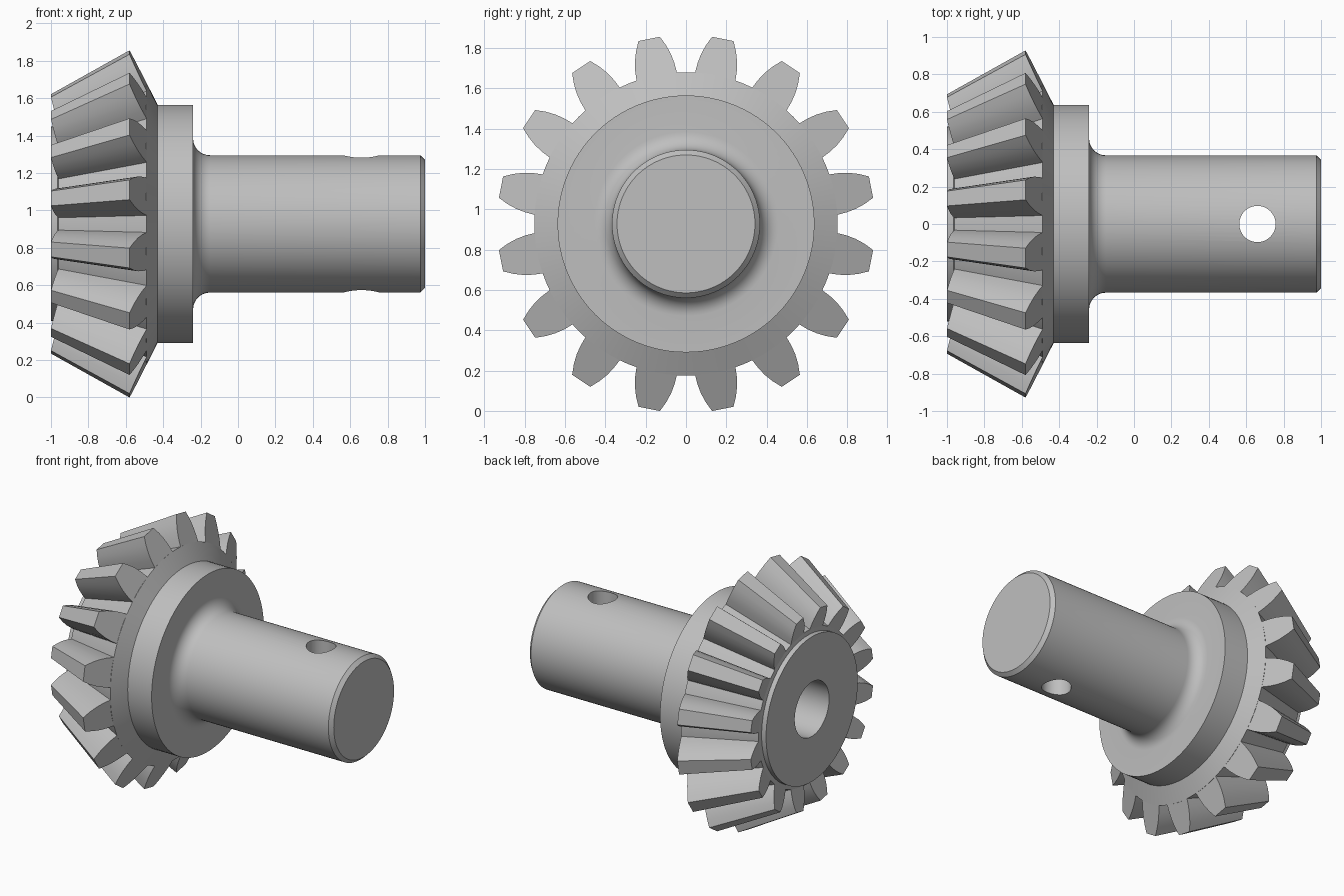
import bpy, bmesh
from math import sin, cos, pi, radians
from mathutils import Matrix, Vector

AXIS_Z = 0.928      # height of the shaft axis, which runs along x
TEETH = 16

if "Cube" in bpy.data.objects:
    bpy.data.objects.remove(bpy.data.objects["Cube"], do_unlink=True)

steel = bpy.data.materials.new("grey_steel")
steel.use_nodes = True
GREY = (0.52, 0.52, 0.52, 1)
steel.diffuse_color = GREY
steel.node_tree.nodes["Principled BSDF"].inputs["Base Color"].default_value = GREY


def make_object(name, bm):
    bmesh.ops.remove_doubles(bm, verts=bm.verts, dist=1e-5)
    bmesh.ops.recalc_face_normals(bm, faces=bm.faces)
    mesh = bpy.data.meshes.new(name)
    bm.to_mesh(mesh)
    bm.free()
    mesh.materials.append(steel)
    obj = bpy.data.objects.new(name, mesh)
    obj.location.z = AXIS_Z
    bpy.context.collection.objects.link(obj)
    return obj


def activate(obj):
    bpy.ops.object.select_all(action="DESELECT")
    obj.select_set(True)
    bpy.context.view_layer.objects.active = obj


def smooth(obj):
    activate(obj)
    bpy.ops.object.shade_smooth_by_angle(angle=radians(28))


# Turned body: blind bore, front disc, root cone, back cone, hub, fillet, shaft
hub_x, shaft_r, fillet = -0.24, 0.367, 0.09
profile = [(-0.45, 0), (-0.45, 0.195), (-1, 0.195), (-1, 0.52), (-0.965, 0.52),
           (-0.96, 0.55), (-0.488, 0.752), (-0.43, 0.637), (hub_x, 0.637)]
for i in range(9):
    a = i / 8 * pi / 2
    profile.append((hub_x + fillet * (1 - cos(a)), shaft_r + fillet * (1 - sin(a))))
profile += [(0.975, shaft_r), (1, shaft_r - 0.025), (1, 0)]

bm = bmesh.new()
verts = [bm.verts.new((x, 0, r)) for x, r in profile]
edges = [bm.edges.new(pair) for pair in zip(verts, verts[1:])]
bmesh.ops.spin(bm, geom=verts + edges, cent=(0, 0, 0), axis=(1, 0, 0),
               angle=2 * pi, steps=96, use_duplicate=False)
body = make_object("gear_body_and_shaft", bm)

# Cross pin hole through the shaft
bm = bmesh.new()
bmesh.ops.create_cone(bm, cap_ends=True, segments=48, radius1=0.097, radius2=0.097,
                      depth=2, matrix=Matrix.Translation((0.66, 0, 0)))
cutter = make_object("pin_hole_cutter", bm)
cutter.hide_render = True
hole = body.modifiers.new("pin_hole", "BOOLEAN")
hole.object = cutter
hole.operation = "DIFFERENCE"
hole.solver = "EXACT"
activate(body)
bpy.ops.object.modifier_apply(modifier=hole.name)
bpy.data.objects.remove(cutter, do_unlink=True)
smooth(body)

# Tapered teeth: (height fraction, half angle) of one flank from root to tip
flank = [(0, 7.8), (0.25, 7.15), (0.5, 6.2), (0.75, 4.9), (1, 3.3)]
outline = [(t, -a) for t, a in flank] + [(t, a) for t, a in reversed(flank)]
BIG_END = (Vector((-0.488, 0.752)), Vector((-0.58, 0.937)))
SMALL_END = (Vector((-0.96, 0.55)), Vector((-1, 0.70)))


def tooth_section(bm, end, turn):
    ring = []
    for t, a in outline:
        x, r = end[0].lerp(end[1], t)
        angle = turn + radians(a)
        ring.append(bm.verts.new((x, r * sin(angle), r * cos(angle))))
    return ring


bm = bmesh.new()
for k in range(TEETH):
    turn = (k + 0.5) * 2 * pi / TEETH
    big, small = (tooth_section(bm, end, turn) for end in (BIG_END, SMALL_END))
    bm.faces.new(big)
    bm.faces.new(small)
    for i in range(len(big)):
        j = (i + 1) % len(big)
        bm.faces.new((big[i], big[j], small[j], small[i]))
smooth(make_object("gear_teeth", bm))
